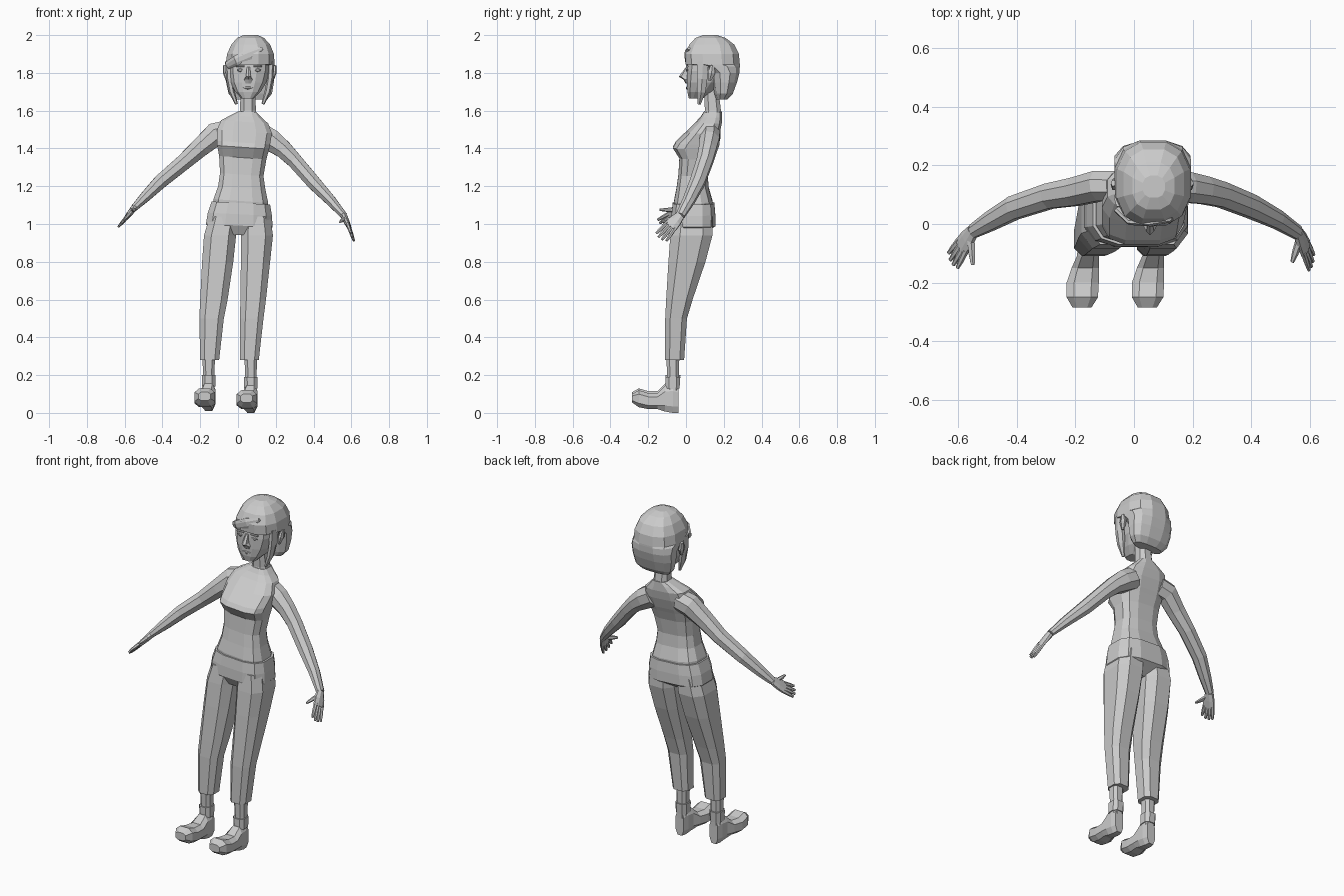
import bpy
import bmesh
import math
from mathutils import Vector

CM = 0.01  # all measurements below are in centimetres

default_cube = bpy.data.objects.get("Cube")
if default_cube:
    bpy.data.objects.remove(default_cube, do_unlink=True)

grey = bpy.data.materials.new("plain grey")
grey.use_nodes = True
grey.diffuse_color = (0.6, 0.6, 0.6, 1)
grey.node_tree.nodes["Principled BSDF"].inputs["Base Color"].default_value = grey.diffuse_color


def skin_rings(name, rings):
    """Join equal rings of points into one closed flat-shaded object."""
    bm = bmesh.new()
    loops = [[bm.verts.new(point * CM) for point in ring] for ring in rings]
    count = len(loops[0])
    for low, high in zip(loops, loops[1:]):
        for i in range(count):
            j = (i + 1) % count
            bm.faces.new((low[i], low[j], high[j], high[i]))
    bm.faces.new(loops[0])
    bm.faces.new(loops[-1])
    bmesh.ops.recalc_face_normals(bm, faces=bm.faces)
    mesh = bpy.data.meshes.new(name)
    bm.to_mesh(mesh)
    bm.free()
    mesh.materials.append(grey)
    obj = bpy.data.objects.new(name, mesh)
    bpy.context.collection.objects.link(obj)
    return obj


def section(sides, power):
    """Rounded box outline that reaches from -1 to 1."""
    def soften(value):
        return math.copysign(abs(value) ** power, value)
    angles = [(i + 0.5) * math.tau / sides for i in range(sides)]
    outline = [(soften(math.cos(a)), soften(math.sin(a))) for a in angles]
    reach = max(c for c, s in outline)
    return [(c / reach, s / reach) for c, s in outline]


def stack(name, rows, sides=12, power=0.75, along_y=False, roll=0.0, shift=(0, 0, 0)):
    """Rows are position, then the low and high limits on the two other axes."""
    rings = []
    for t, a_low, a_high, b_low, b_high in rows:
        ring = []
        for c, s in section(sides, power):
            a = (a_low + a_high) / 2 + c * (a_high - a_low) / 2
            b = (b_low + b_high) / 2 + s * (b_high - b_low) / 2
            point = Vector((a, t, b)) if along_y else Vector((a, b, t + roll * (a - 4)))
            ring.append(point + Vector(shift))
        rings.append(ring)
    return skin_rings(name, rings)


def tube(name, stations, sides=8, power=1.0):
    """Stations are x, y, z, depth radius and thickness radius."""
    centres = [Vector(s[:3]) for s in stations]
    rings = []
    for i, centre in enumerate(centres):
        before = centres[max(i - 1, 0)]
        after = centres[min(i + 1, len(centres) - 1)]
        tangent = (after - before).normalized()
        depth = Vector((0, 1, 0))
        depth = (depth - tangent * depth.dot(tangent)).normalized()
        across = tangent.cross(depth)
        wide, thin = stations[i][3:]
        rings.append([centre + depth * c * wide + across * s * thin
                      for c, s in section(sides, power)])
    return skin_rings(name, rings)


# Torso with a bust ledge, leaning slightly to one side
stack("torso", [
    (107, -13, 16, -6, 14), (112, -13, 16, -6.3, 14), (119, -10.5, 14.5, -5, 12),
    (126, -9.5, 13.5, -4, 11.5), (135, -10, 15, -3.5, 13), (140.5, -11, 16.5, -7, 15),
    (143, -11, 17, -5.5, 16), (149, -11, 18, 0.5, 18), (154, -9, 16, 5.5, 19),
    (157, -4, 12.5, 8, 19), (159.5, 0.5, 10, 9.5, 19),
], roll=-0.07, power=0.65)
stack("neck", [(156, 0, 10.5, 9, 19), (160, 1, 9.5, 10, 18.5), (173, 1.5, 9, 9.5, 17)], sides=8)

# Trousers: seat and two tapered legs
stack("trouser_seat", [
    (94, -12, 13, -5, 8), (99, -17, 18.3, -7.8, 15.5), (105, -16, 18, -7.7, 15.5),
    (111, -14, 17, -7, 15),
], roll=-0.05, power=0.65)
leg_depths = [(28, -11, -1), (50, -11, 0.5), (60, -10.5, 3.5), (80, -9.3, 10.3),
              (94, -8.3, 14), (104, -7, 14)]
leg_widths = {
    "right": [(-20, -10), (-20.5, -7.5), (-20, -5.5), (-19, -2.5), (-18, -1), (-15, 0)],
    "left": [(1, 11), (1, 13.5), (1.3, 14.8), (1.5, 17), (1.5, 18.5), (2, 17)],
}
for side, widths in leg_widths.items():
    stack(side + "_trouser_leg", [(z, x0, x1, y0, y1)
          for (z, y0, y1), (x0, x1) in zip(leg_depths, widths)], sides=8, power=0.7)

# Shins, ankle collars and shoes with turned-up toes
for side, shift in (("right", (0, 0, 1)), ("left", (22.3, 0, 0))):
    stack(side + "_shin", [(10, -18.5, -12.5, -10, -4), (20, -18.5, -12.5, -10, -3.7),
          (32, -19, -12, -10.5, -3.5)], sides=8, shift=shift)
    stack(side + "_ankle_collar", [(13, -19, -12, -10.8, -3.4), (19, -19.2, -12, -10.8, -3)],
          sides=8, shift=shift)
    stack(side + "_shoe", [
        (-4, -18, -12.7, 0, 14), (-7, -19, -12, 0, 15), (-11, -19.5, -12, 0.7, 14.5),
        (-15, -21.3, -12, 2, 10.5), (-20, -23, -12, 2, 10.5), (-25, -23, -12.3, 3, 12),
        (-28.5, -21, -14.5, 5.5, 10),
    ], sides=8, power=0.7, along_y=True, shift=shift)

# Arms sweeping out, down and forward
tube("right_arm", [
    (-5, 13, 149, 5, 6), (-12, 13, 147.5, 5.2, 6.2), (-20, 11, 140.5, 4.8, 5),
    (-29, 9.5, 132.5, 4.3, 4.2), (-41, 5.5, 122.5, 4, 3.7), (-49, 1, 114.5, 3.3, 2.8),
    (-55, -2.5, 108.5, 2.4, 1.8),
])
tube("left_arm", [
    (12, 13, 147.5, 5, 6), (18, 12.5, 144, 5.2, 5.8), (24, 11.5, 139.5, 4.7, 4.7),
    (30, 10, 133.5, 4.3, 4), (40, 6, 122, 4, 3.7), (49, 1.5, 112.5, 3.2, 2.8),
    (56, -3, 104.5, 2.4, 1.8),
])


def build_hand(side, wrist, knuckle, tip, thumb):
    """Flat palm with four spread fingers and a thumb."""
    wrist, knuckle, tip, thumb = map(Vector, (wrist, knuckle, tip, thumb))
    reach = (tip - wrist).normalized()
    spread = Vector((0, 1, 0))
    spread = (spread - reach * spread.dot(reach)).normalized()
    middle = wrist.lerp(knuckle, 0.5)
    tube(side + "_palm", [(*wrist, 2.3, 1.7), (*middle, 3.3, 1.5), (*knuckle, 3.7, 1.1)])
    for i, finger in enumerate(("index", "middle", "ring", "little")):
        offset = i - 1.5
        start = knuckle + spread * offset * 1.7 - reach
        end = tip + spread * offset * 2.3 - reach * abs(offset)
        bend = start.lerp(end, 0.55)
        tube(side + "_" + finger + "_finger",
             [(*start, 0.95, 0.9), (*bend, 0.9, 0.8), (*end, 0.6, 0.5)], sides=6)
    root = wrist.lerp(middle, 0.6) - spread
    tube(side + "_thumb", [(*root, 1.3, 1.2), (*root.lerp(thumb, 0.6), 1.1, 0.9),
         (*thumb, 0.6, 0.5)], sides=6)


build_hand("right", (-55, -2.5, 108.5), (-59, -8, 103.5), (-62.5, -13.5, 99.5), (-55, -14, 107.5))
build_hand("left", (56, -3, 104.5), (58.7, -8.5, 98.5), (61, -14, 92), (54, -13, 101))

# Head and face
stack("head", [
    (166.5, 1.7, 8.5, 1.5, 9), (170, -1.5, 12, 0.7, 14), (175, -4, 15, 0.5, 19),
    (181, -5, 16.7, 0.5, 24), (188, -5, 17, 1, 26), (194, -2, 15, 5, 24),
])
stack("nose", [(174.5, 4, 7, -0.2, 2), (176.5, 3.2, 7.8, -1.2, 2), (178, 4.2, 6.8, -3.5, 2),
      (183, 4.7, 6.3, 0, 2)], sides=6)
tube("mouth", [(2.8, 0.7, 172.3, 0.3, 0.2), (5.2, 0.4, 172, 0.5, 0.7), (7.8, 0.7, 172.3, 0.3, 0.2)],
     sides=6)
for side, x in (("right", 1.2), ("left", 10.4)):
    tube(side + "_eye", [(x - 1.8, 0.8, 181.5, 0.3, 0.2), (x, 0.5, 181.5, 0.4, 0.9),
         (x + 1.8, 0.8, 181.5, 0.3, 0.2)], sides=6)
    tube(side + "_eyebrow", [(x - 2.2, 0.6, 183.5, 0.6, 0.4), (x + 2.2, 0.6, 183.5, 0.6, 0.4)],
         sides=6)

# Bobbed hair: full crown above the brow, open around the face below it
stack("hair", [
    (166, -2.5, 15.5, 16, 22), (169, -5, 18, 15, 24.8), (175, -6.3, 19, 14, 27),
    (180, -6.6, 19.3, 13, 28.3), (183.5, -6.6, 19.4, 8, 28.5), (184.5, -6.5, 19.4, -0.2, 28.5),
    (190, -5.8, 19, -0.5, 28), (195, -3.5, 17, 1.8, 25.5), (198.5, -0.5, 13.8, 5, 21),
    (200, 3, 10.5, 9, 16.5),
], power=0.8)
tube("swept_fringe", [(13, 1.5, 193, 0.8, 0.8), (6, 0.2, 189.5, 1, 3), (-1, 0.8, 186.5, 1.2, 2.7),
     (-5.5, 5, 184, 1.2, 2)])

# Ears and the loose locks in front of them, placed either side of the head centre
for side, sign in (("right", -1), ("left", 1)):
    def out(distance):
        return 6.2 + sign * distance
    tube(side + "_ear", [(out(12), 12.5, 176, 0.8, 0.6), (out(12.8), 13.5, 180, 2, 1.2),
         (out(13.3), 14, 184, 1, 0.7)], sides=6)
    tube(side + "_hair_lock", [(out(11.3), 9, 186, 3, 1.5), (out(10.8), 8.5, 177, 2.8, 1.5),
         (out(9.5), 8, 170, 2.3, 1.4), (out(7), 7, 163.5, 0.8, 0.7)], sides=6)
